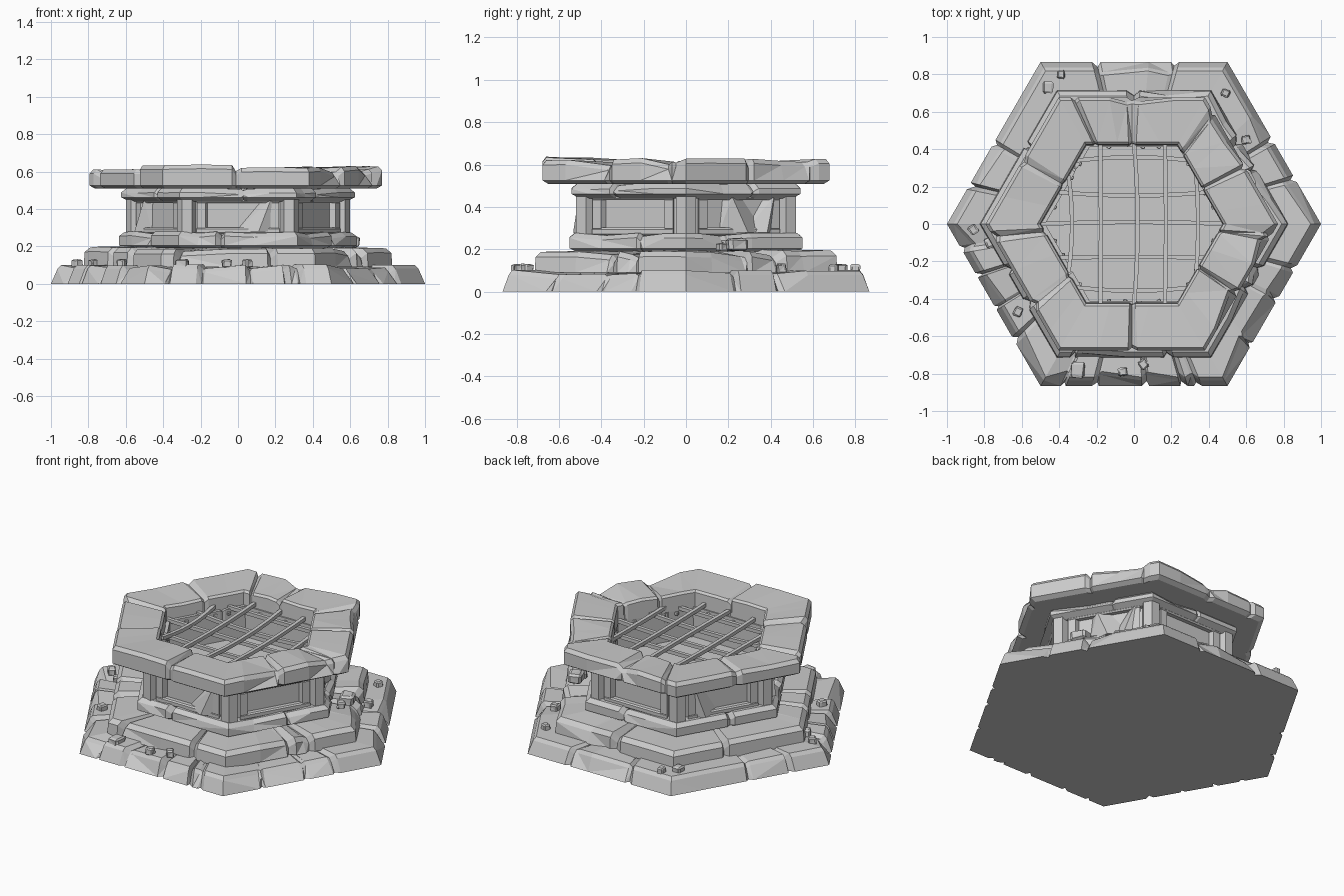
import bpy, bmesh, math, random
from mathutils import Vector, Matrix

if "Cube" in bpy.data.objects:
    bpy.data.objects.remove(bpy.data.objects["Cube"])

random.seed(11)
R3 = math.sqrt(3) / 2


def hexpt(u):
    # point on the unit hexagon outline, u counts corners from +x
    k = math.floor(u)
    a, b = (Vector((math.cos(math.radians(60 * i)), math.sin(math.radians(60 * i)), 0)) for i in (k, k + 1))
    return a.lerp(b, u - k)


def finish(name, bm):
    bmesh.ops.remove_doubles(bm, verts=bm.verts, dist=0.0004)
    bmesh.ops.triangulate(bm, faces=[f for f in bm.faces if len(f.verts) == 4])
    bmesh.ops.recalc_face_normals(bm, faces=bm.faces)
    me = bpy.data.meshes.new(name)
    bm.to_mesh(me)
    bm.free()
    ob = bpy.data.objects.new(name, me)
    bpy.context.collection.objects.link(ob)
    return ob


def skin(name, rings, closed):
    # joins a row of cross-sections into one mesh
    bm = bmesh.new()
    vs = [[bm.verts.new(p) for p in ring] for ring in rings]
    n = len(vs[0])
    for i in range(len(vs) if closed else len(vs) - 1):
        a, b = vs[i], vs[(i + 1) % len(vs)]
        for j in range(n):
            k = (j + 1) % n
            bm.faces.new((a[j], a[k], b[k], b[j]))
    if not closed:
        bm.faces.new(vs[0])
        bm.faces.new(vs[-1])
    return finish(name, bm)


def stone_ring(name, prof, cuts, w, d, bite, chip, lift, cx=0.0):
    # hexagonal stone course with cracks at the cuts and chipped edges
    rm = (max(p[0] for p in prof) + min(p[0] for p in prof)) / 2
    zm = (max(p[1] for p in prof) + min(p[1] for p in prof)) / 2
    secs = []
    for c, n in zip(cuts, cuts[1:] + [cuts[0] + 6]):
        h = random.uniform(-lift, lift)
        wa, wb = w * random.uniform(.5, 1.4), w * random.uniform(.5, 1.4)
        secs.append((c, h, d * random.uniform(.7, 1.3), 0))
        inner = [k for k in range(8) if c + wa < k < n - wb]
        marks = [c + wa] + inner + [n - wb]
        for i, m in enumerate(marks):
            b = bite * random.uniform(.4, 1) if random.random() < chip and m not in inner else 0
            secs.append((m, h, 0, b))
            if i + 1 < len(marks) and marks[i + 1] - m > .3:
                s = m + (marks[i + 1] - m) * random.uniform(.3, .6)
                b = bite * random.uniform(.2, .7) if random.random() < chip * .6 else 0
                secs.append((s, h + random.uniform(-lift, lift) * .6, 0, b))
    rings = []
    for u, h, g, b in secs:
        q, ring = hexpt(u), []
        for r, z in prof:
            out, top = r > rm, z > zm
            if r > 0:
                r += -g if out else g * .5
            if top:
                z += h - g
                if out:
                    r -= b
                    z -= b * .55
            ring.append((q.x * r + cx, q.y * r, z))
        rings.append(ring)
    return skin(name, rings, True)


def block(name, u0, u1, r0, r1, z0, z1):
    # piece following the hexagon outline from u0 to u1, with bevelled front
    us = [u0] + [k for k in range(7) if u0 < k < u1] + [u1]
    b = .008
    prof = [(r0, z0), (r1 - b, z0), (r1, z0 + b), (r1, z1 - b), (r1 - b, z1), (r0, z1)]
    return skin(name, [[(hexpt(u).x * r, hexpt(u).y * r, z) for r, z in prof] for u in us], False)


def rock(name, loc, size):
    # faceted rubble
    bm = bmesh.new()
    bmesh.ops.create_cube(bm, size=1)
    bmesh.ops.bevel(bm, geom=bm.edges[:], offset=.16, segments=1, affect='EDGES')
    rot = Matrix.Rotation(random.uniform(0, 3), 4, 'Z')
    for v in bm.verts:
        v.co *= random.uniform(.88, 1.1)
        v.co = rot @ Vector((v.co.x * size[0], v.co.y * size[1], v.co.z * size[2])) + Vector(loc)
    return finish(name, bm)


# stepped plinth
stone_ring("base_course", [(1, 0), (.965, .08), (.945, .1), (0, .1), (0, 0)],
           [.28, .52, 1.28, 1.7, 2.5, 2.76, 3.15, 3.32, 3.52, 3.72, 4.12, 4.3, 4.57, 4.76, 4.84, 5.25, 5.53, 5.72],
           .02, .028, .04, .3, .003)
stone_ring("second_step", [(.825, .09), (.82, .165), (.79, .19), (.3, .2), (.3, .09)],
           [.42, .62, 1.5, 2.4, 3.35, 3.6, 4.1, 4.72, 5.5, 5.66], .035, .03, .05, .35, .006)

# pedestal body with lower and upper mouldings
stone_ring("lower_moulding", [(.60, .19), (.635, .205), (.635, .255), (.605, .277), (.4, .277), (.4, .19)],
           [.35, 1.4, 2.55, 3.5, 4.35, 5.6], .03, .018, .03, .4, .003)
stone_ring("upper_moulding", [(.58, .44), (.625, .462), (.625, .488), (.59, .515), (.475, .515), (.475, .44)],
           [.6, 1.55, 2.3, 3.6, 4.55, 5.35], .03, .014, .025, .4, .003)
skin("well_wall", [[(hexpt(k).x * r, hexpt(k).y * r, z) for r, z in
                    ((.545, .2), (.545, .5), (.48, .5), (.48, .2))] for k in range(6)], True)
skin("well_floor", [[(hexpt(k).x * .5, hexpt(k).y * .5, z) for k in range(6)] for z in (.27, .32)], False)

# corner posts and panel frames
for k in range(6):
    a = k if k else 6
    block("corner_post", a - .09, a, .5, .6, .26, .46)
    block("corner_post", k, k + .09, .5, .6, .26, .46)
    block("panel_rail_low", k + .12, k + .88, .5, .582, .265, .302)
    block("panel_rail_top", k + .12, k + .88, .5, .582, .432, .46)
    for s in (.12, .80):
        block("panel_stile", k + s, k + s + .08, .5, .58, .29, .44)

# broken stone wedges on the damaged panels
for u, w, lean in ((4.68, .2, .12), (.55, .22, -.12), (.72, .14, .1), (2.3, .16, -.1), (3.2, .13, .08)):
    bm = bmesh.new()
    lo = [hexpt(u - w) * .55, hexpt(u + w) * .55, hexpt(u) * .615]
    hi = [hexpt(u - w * .3 + lean) * .55, hexpt(u + w * .5 + lean) * .55, hexpt(u + lean) * .585]
    vs = [bm.verts.new(p + Vector((0, 0, z))) for z, ps in ((.28, lo), (.45, hi)) for p in ps]
    bmesh.ops.convex_hull(bm, input=vs)
    finish("broken_wedge", bm)

# heavy rim slab
stone_ring("rim_slab", [(.75, .508), (.782, .525), (.782, .6), (.762, .622), (.505, .612), (.49, .6), (.485, .508)],
           [.45, .88, 1.5, 1.9, 2.5, 3.1, 3.65, 4.5, 5.45, 5.9], .035, .02, .055, .4, .012, -.012)


# grate of slightly bent square bars
def bar(name, p, axis, z):
    half = min(.43, R3 * .5) if axis else 0
    if axis:
        half = min(half, (.5 - abs(p)) * 2 * R3)
    else:
        half = .5 - abs(p) / (2 * R3)
    bend, t = random.uniform(-.02, .02), .011
    rings = []
    for i in range(7):
        f = i / 3 - 1
        o, y = p + bend * (1 - f * f), f * half
        zz = z - .012 * (1 - f * f)
        rings.append([((o + s * t, y, zz + q * t) if axis else (y, o + s * t, zz + q * t))
                      for s, q in ((-1, -1), (1, -1), (1, 1), (-1, 1))])
    skin(name, rings, False)


for p in (-.35, -.18, 0, .165, .33):
    bar("grate_bar_lengthwise", p, True, .54)
for p in (-.34, -.18, 0, .17, .34):
    bar("grate_bar_crosswise", p, False, .52)

# studs around the well wall
for k in range(6):
    for s in (.22, .4, .78):
        q = hexpt(k + s) * .477
        rock("wall_stud", (q.x, q.y, .49), (.022, .022, .022))

# loose rubble on the steps
for x, y, s in ((-.46, .73, .06), (-.39, .8, .045), (.49, .7, .045), (.6, .45, .05), (-.86, -.03, .05),
                (-.77, -.1, .055), (-.62, -.47, .05), (-.3, -.78, .085), (-.06, -.79, .05), (.05, -.75, .05)):
    rock("rubble", (x, y, .108), (s, s * .9, .045))
rock("step_rubble", (.60, .24, .222), (.1, .08, .06))
rock("step_rubble", (.6, .17, .21), (.05, .05, .04))
